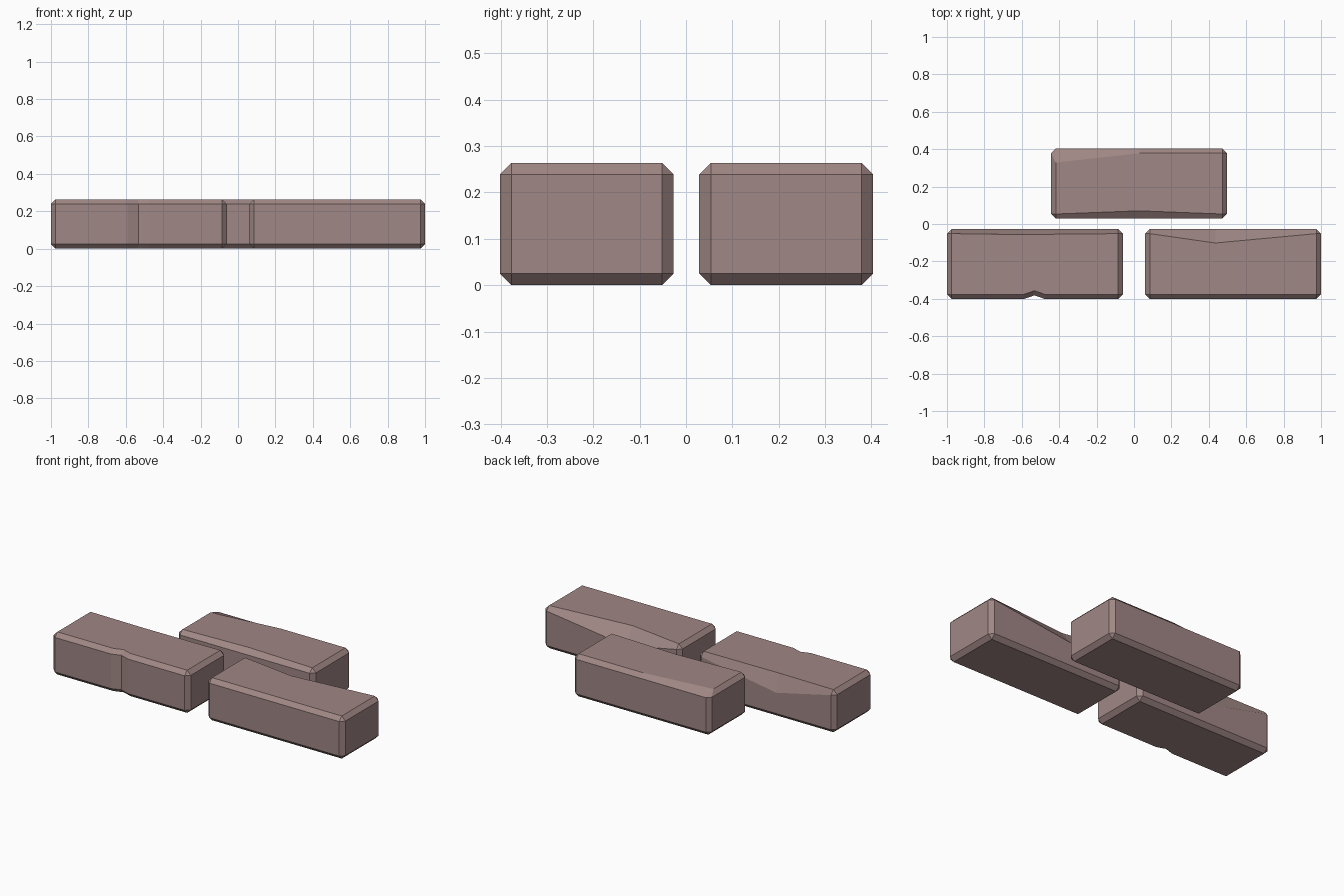
import bpy, bmesh
from mathutils import Vector

if "Cube" in bpy.data.objects:
    bpy.data.objects.remove(bpy.data.objects["Cube"])

L, W, H, B = 0.94, 0.375, 0.264, 0.025

stone = bpy.data.materials.new("mauve_stone")
stone.diffuse_color = (0.35, 0.245, 0.235, 1)
stone.use_nodes = True
stone.node_tree.nodes["Principled BSDF"].inputs["Base Color"].default_value = stone.diffuse_color


def block(cx, cy):
    """Chamfered brick as a bmesh, already in its place."""
    bm = bmesh.new()
    bmesh.ops.create_cube(bm, size=1)
    for v in bm.verts:
        v.co = Vector((cx + v.co.x * L, cy + v.co.y * W, (v.co.z + 0.5) * H))
    bmesh.ops.bevel(bm, geom=bm.edges[:], offset=B, offset_type='OFFSET',
                    segments=1, profile=0.5, affect='EDGES')
    bm.normal_update()
    return bm


def cut(bm, x, test):
    """Cut only the faces whose normal passes the test; return new vertices."""
    bm.normal_update()
    faces = [f for f in bm.faces if test(f.normal)]
    geom = set(faces)
    for f in faces:
        geom.update(f.edges)
        geom.update(f.verts)
    res = bmesh.ops.bisect_plane(bm, geom=list(geom), dist=1e-5,
                                 plane_co=(x, 0, 0), plane_no=(1, 0, 0))
    return [e for e in res["geom_cut"] if isinstance(e, bmesh.types.BMVert)]


def chip(bm, x, side, inner, drop):
    """Widen the top chamfer on one long side (+1 back, -1 front) at x."""
    vs = cut(bm, x, lambda n: n.y * side > 0.5 and n.z > 0.5)
    for v in vs:
        if v.co.z > H - 0.01:
            v.co.y -= side * inner
        else:
            v.co.z -= drop


def finish(bm, name):
    bmesh.ops.recalc_face_normals(bm, faces=bm.faces[:])
    me = bpy.data.meshes.new(name)
    bm.to_mesh(me)
    bm.free()
    me.materials.append(stone)
    bpy.context.collection.objects.link(bpy.data.objects.new(name, me))


# left brick: upright groove in the front, chipped back edge
bm = block(-0.53, -0.214)
for x, depth in ((-0.59, 0), (-0.475, 0), (-0.533, 0.02)):
    for v in cut(bm, x, lambda n: n.y < -0.5):
        v.co.y += depth
chip(bm, -0.6, 1, 0.005, 0.085)
finish(bm, "left_brick")

# right brick: deep chip in the back edge
bm = block(0.53, -0.214)
chip(bm, 0.435, 1, 0.05, 0.07)
finish(bm, "right_brick")

# rear brick: worn front edge and a worn back left corner
bm = block(0.027, 0.216)
chip(bm, 0.027, -1, 0.017, 0)
chip(bm, 0.03, 1, 0, 0)
corner = min((v for v in bm.verts if v.co.z > H - 0.01),
             key=lambda v: v.co.x - v.co.y)
corner.co.y -= 0.05
finish(bm, "rear_brick")
